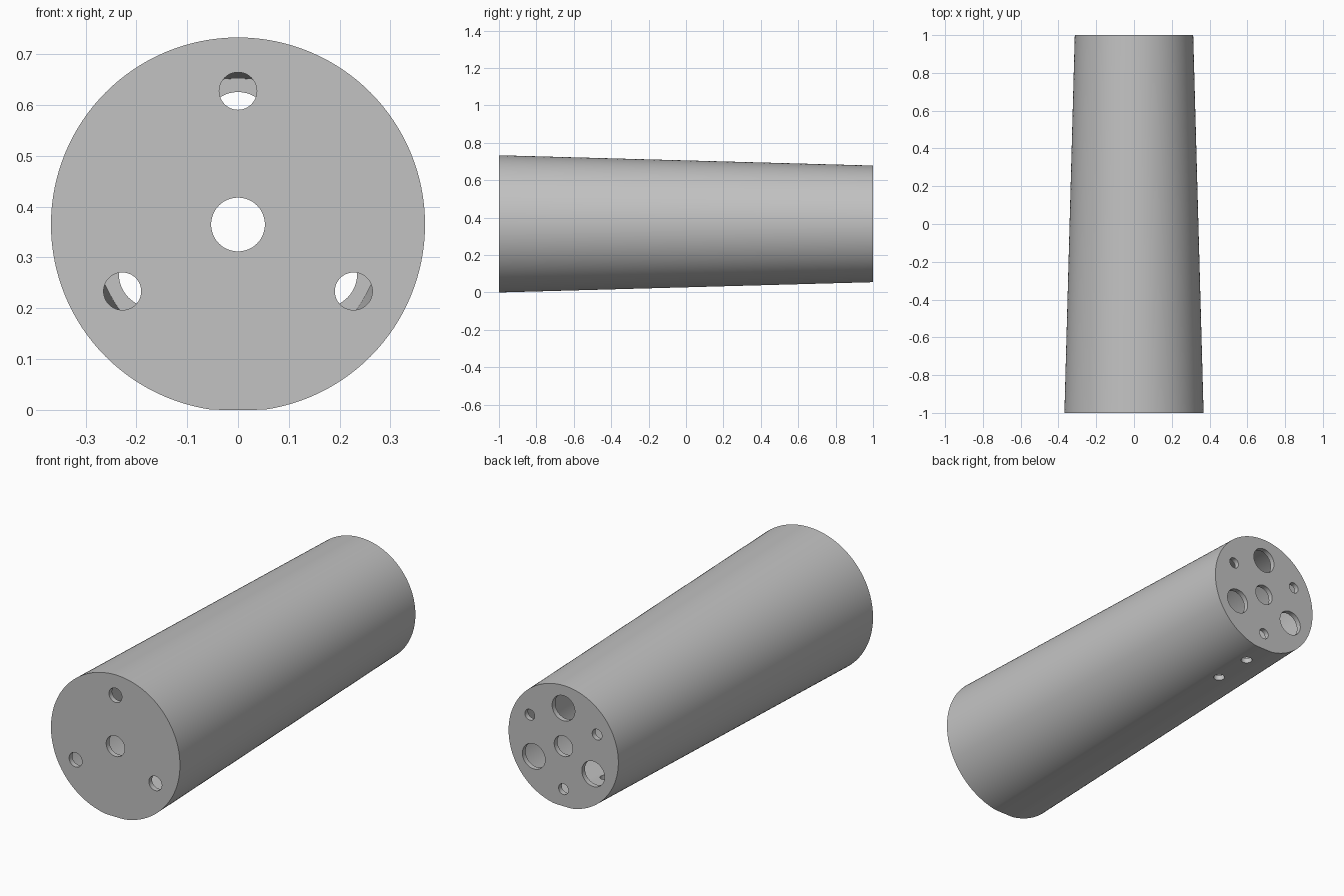
import bpy
import bmesh
from math import cos, sin, pi, radians
from mathutils import Matrix

cube = bpy.data.objects.get("Cube")
if cube:
    bpy.data.objects.remove(cube, do_unlink=True)

AXIS_Z = 0.365
WALL = 0.026
SEGMENTS = 128

grey = bpy.data.materials.new("plain grey")
grey.use_nodes = True
colour = (0.54, 0.54, 0.54, 1)
grey.diffuse_color = colour
grey.node_tree.nodes["Principled BSDF"].inputs["Base Color"].default_value = colour


def add_object(name, bm):
    bmesh.ops.recalc_face_normals(bm, faces=bm.faces[:])
    mesh = bpy.data.meshes.new(name)
    bm.to_mesh(mesh)
    bm.free()
    mesh.materials.append(grey)
    obj = bpy.data.objects.new(name, mesh)
    bpy.context.collection.objects.link(obj)
    return obj


def tapered_body(name, ends):
    """Loft between (y, radius, depth of flat below the axis) sections."""
    bm = bmesh.new()
    rings = []
    for y, radius, flat in ends:
        ring = []
        for i in range(SEGMENTS):
            a = 2 * pi * i / SEGMENTS
            z = max(radius * sin(a), -flat)
            ring.append(bm.verts.new((radius * cos(a), y, AXIS_Z + z)))
        rings.append(ring)
        bm.faces.new(ring)
    front, back = rings
    for i in range(SEGMENTS):
        j = (i + 1) % SEGMENTS
        bm.faces.new((front[i], front[j], back[j], back[i]))
    return add_object(name, bm)


def drill(bm, centre, radius, upright=False):
    """Add a short cylinder, along y or upright along z."""
    turn = Matrix() if upright else Matrix.Rotation(pi / 2, 4, "X")
    bmesh.ops.create_cone(bm, cap_ends=True, segments=48, radius1=radius,
                          radius2=radius, depth=0.12,
                          matrix=Matrix.Translation(centre) @ turn)


def drill_circle(bm, y, distance, radius, start):
    for k in range(3):
        a = radians(start + 120 * k)
        drill(bm, (distance * cos(a), y, AXIS_Z + distance * sin(a)), radius)


# Tapered shell and its cavity
shell = tapered_body("tapered_shell", [(-1, 0.3685, 0.365), (1, 0.3135, 0.31)])
cavity = tapered_body("cavity_cutter", [
    (-1 + WALL, 0.3685 - WALL, 0.365 - WALL),
    (1 - WALL, 0.3135 - WALL, 0.31 - WALL)])

# Holes in both end plates and in the underside
bm = bmesh.new()
for y in (-1, 1):
    drill(bm, (0, y, AXIS_Z), 0.053)
drill_circle(bm, -1, 0.263, 0.037, 90)
drill_circle(bm, 1, 0.196, 0.065, 90)
drill_circle(bm, 1, 0.222, 0.028, 30)
for y in (0.655, 0.866):
    drill(bm, (0, y, 0.05), 0.027, upright=True)
holes = add_object("hole_cutter", bm)

# Cut the shell, then drop the cutters
for cutter in (cavity, holes):
    cutter.hide_render = True
    mod = shell.modifiers.new(cutter.name, "BOOLEAN")
    mod.operation = "DIFFERENCE"
    mod.solver = "EXACT"
    mod.object = cutter
bpy.context.view_layer.update()
graph = bpy.context.evaluated_depsgraph_get()
result = bpy.data.meshes.new_from_object(shell.evaluated_get(graph))
shell.modifiers.clear()
shell.data = result
for cutter in (cavity, holes):
    bpy.data.objects.remove(cutter, do_unlink=True)

# Smooth sides with crisp rims
bpy.ops.object.select_all(action="DESELECT")
shell.select_set(True)
bpy.context.view_layer.objects.active = shell
bpy.ops.object.shade_smooth_by_angle(angle=radians(30))
